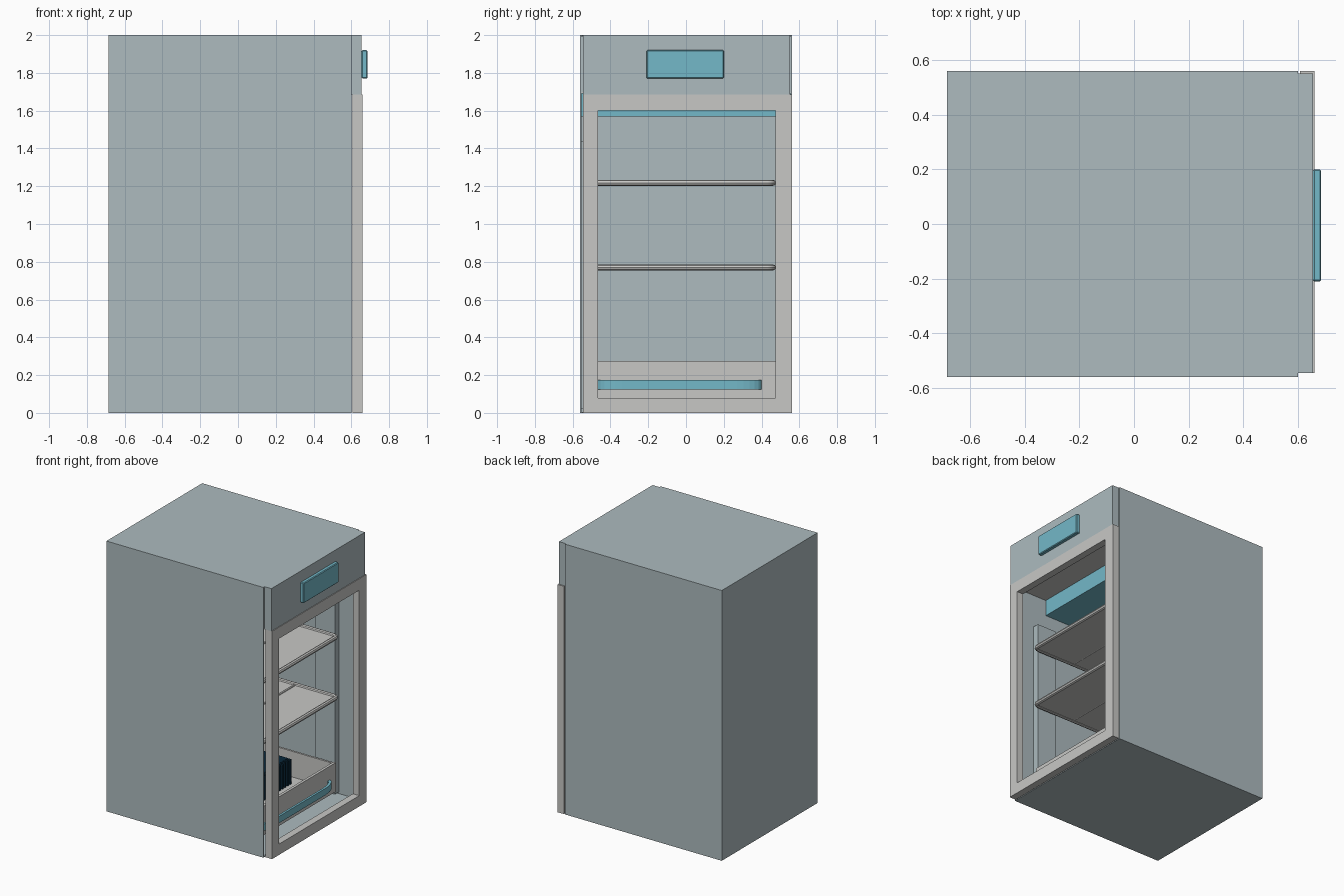
import bpy, bmesh, math
from mathutils import Vector

if "Cube" in bpy.data.objects:
    bpy.data.objects.remove(bpy.data.objects["Cube"])


def material(name, rgb):
    m = bpy.data.materials.new(name)
    m.diffuse_color = (*rgb, 1)
    m.use_nodes = True
    m.node_tree.nodes["Principled BSDF"].inputs["Base Color"].default_value = m.diffuse_color
    return m


STEEL = material("blue grey steel", (0.418, 0.497, 0.521))
GREY = material("light grey", (0.575, 0.575, 0.56))
BLUE = material("light blue", (0.174, 0.479, 0.578))
NAVY = material("dark navy", (0.003, 0.022, 0.045))


def finish(name, bm, mat):
    bmesh.ops.recalc_face_normals(bm, faces=bm.faces)
    me = bpy.data.meshes.new(name)
    bm.to_mesh(me)
    bm.free()
    me.materials.append(mat)
    ob = bpy.data.objects.new(name, me)
    bpy.context.collection.objects.link(ob)
    return ob


def add_box(bm, x, y, z):
    made = bmesh.ops.create_cube(bm, size=1)["verts"]
    for v in made:
        v.co = Vector([(r[0] + r[1]) / 2 + c * (r[1] - r[0])
                       for c, r in zip(v.co, (x, y, z))])


def box(name, x, y, z, mat, bevel=0):
    bm = bmesh.new()
    add_box(bm, x, y, z)
    if bevel:
        bmesh.ops.bevel(bm, geom=bm.edges[:], offset=bevel, segments=1, affect='EDGES')
    return finish(name, bm, mat)


def tube(name, pts, radius, mat, cyclic=False):
    cu = bpy.data.curves.new(name, 'CURVE')
    cu.dimensions = '3D'
    cu.bevel_depth = radius
    cu.bevel_resolution = 2
    cu.use_fill_caps = True
    sp = cu.splines.new('POLY')
    sp.points.add(len(pts) - 1)
    for p, co in zip(sp.points, pts):
        p.co = (*co, 1)
    sp.use_cyclic_u = cyclic
    sp.use_smooth = True
    cu.materials.append(mat)
    ob = bpy.data.objects.new(name, cu)
    bpy.context.collection.objects.link(ob)
    return ob


# Cabinet: thin sheet shell, open towards +x
bm = bmesh.new()
add_box(bm, (-0.685, 0.6), (-0.56, 0.56), (0, 2))
bm.faces.ensure_lookup_table()
bmesh.ops.delete(bm, geom=[max(bm.faces, key=lambda f: f.calc_center_median().x)], context='FACES')
cabinet = finish("cabinet", bm, STEEL)
solid = cabinet.modifiers.new("wall", 'SOLIDIFY')
solid.thickness = 0.008
solid.offset = -1

# Ceiling, closing plate and header above the door
box("ceiling", (-0.677, 0.598), (-0.552, 0.552), (1.69, 1.70), GREY)
box("upper_front_plate", (0.59, 0.6), (-0.552, 0.552), (1.70, 1.992), STEEL)
box("header", (0.6, 0.655), (-0.545, 0.55), (1.685, 2), STEEL)
box("display", (0.655, 0.685), (-0.21, 0.20), (1.77, 1.92), BLUE, 0.005)

# Door frame: rectangular ring
bm = bmesh.new()
rings = []
for x in (0.607, 0.66):
    for y0, y1, z0, z1 in ((-0.545, 0.56, 0, 1.685), (-0.465, 0.475, 0.08, 1.6)):
        rings.append([bm.verts.new((x, y, z)) for y, z in
                      ((y0, z0), (y1, z0), (y1, z1), (y0, z1))])
bo, bi, fo, fi = rings
for a, b in ((bo, bi), (fo, fi), (bo, fo), (bi, fi)):
    for i in range(4):
        j = (i + 1) % 4
        bm.faces.new((a[i], a[j], b[j], b[i]))
finish("door_frame", bm, GREY)

# Cooling unit under the ceiling
box("cooling_unit", (-0.5, 0.33), (-0.552, 0.552), (1.57, 1.69), BLUE)

# Shelf support panels on both side walls
for side, s in (("left", -1), ("right", 1)):
    for place, x in (("front", 0.28), ("rear", -0.5)):
        box(f"{side}_{place}_support", (x, x + 0.16),
            sorted((s * 0.505, s * 0.553)), (0.02, 1.44), STEEL)

# Shelves: plate inside a rounded tube frame, with cross bar
for name, z in (("lower", 0.77), ("upper", 1.218)):
    x0, x1, y0, y1, r = -0.6, 0.49, -0.475, 0.46, 0.03
    path = []
    for cx, cy, a0 in ((x1 - r, y1 - r, 0), (x0 + r, y1 - r, 90),
                       (x0 + r, y0 + r, 180), (x1 - r, y0 + r, 270)):
        for k in range(5):
            a = math.radians(a0 + 22.5 * k)
            path.append((cx + r * math.cos(a), cy + r * math.sin(a), z))
    tube(f"{name}_shelf_frame", path, 0.016, GREY, True)
    tube(f"{name}_shelf_bar", [(0.15, y0, z), (0.15, y1, z)], 0.01, GREY)
    box(f"{name}_shelf_plate", (x0, x1), (y0, y1), (z - 0.008, z + 0.002), GREY)

# Drawer: open tray with a taller front
DX, DY = (-0.55, 0.47), (-0.49, 0.475)
box("drawer_front", (0.45, 0.47), DY, (0.06, 0.275), GREY)
box("drawer_back", (-0.55, -0.53), DY, (0.06, 0.27), GREY)
box("drawer_floor", DX, DY, (0.06, 0.08), GREY)
for side, y in (("left", (-0.49, -0.475)), ("right", (0.46, 0.475))):
    box(f"drawer_{side}_side", DX, y, (0.06, 0.27), GREY)

# Drawer handle: flat bar curving back into the drawer front
bm = bmesh.new()
outer, inner = [], []
for s, y_end in ((-1, -0.47), (1, 0.40)):
    arc = [(0.47 + 0.055 * math.sin(math.radians(a)),
            y_end - s * 0.13 * (1 - math.cos(math.radians(a)))) for a in range(0, 91, 15)]
    arc_in = [(0.47 + (x - 0.47) * 0.7, y - s * 0.025) for x, y in arc]
    outer += arc if s < 0 else arc[::-1]
    inner += arc_in if s < 0 else arc_in[::-1]
cols = [[bm.verts.new((p[0], p[1], z)) for p, z in
         ((o, 0.125), (o, 0.175), (i, 0.175), (i, 0.125))] for o, i in zip(outer, inner)]
for a, b in zip(cols, cols[1:]):
    for k in range(4):
        bm.faces.new((a[k], a[(k + 1) % 4], b[(k + 1) % 4], b[k]))
bm.faces.new(cols[0])
bm.faces.new(cols[-1])
finish("drawer_handle", bm, BLUE)

# Finned block standing in the drawer
bm = bmesh.new()
add_box(bm, (-0.25, 0.15), (-0.38, 0.37), (0.08, 0.262))
for i in range(25):
    y = -0.38 + i * 0.0305
    add_box(bm, (0.15, 0.18), (y, y + 0.016), (0.08, 0.262))
finish("finned_block", bm, NAVY)

# Smooth only the round tubes; everything else stays flat
for ob in bpy.context.collection.objects:
    ob.select_set(ob.type == 'CURVE')
    if ob.type == 'CURVE':
        bpy.context.view_layer.objects.active = ob
bpy.ops.object.convert(target='MESH')
bpy.ops.object.shade_smooth_by_angle(angle=math.radians(40))
